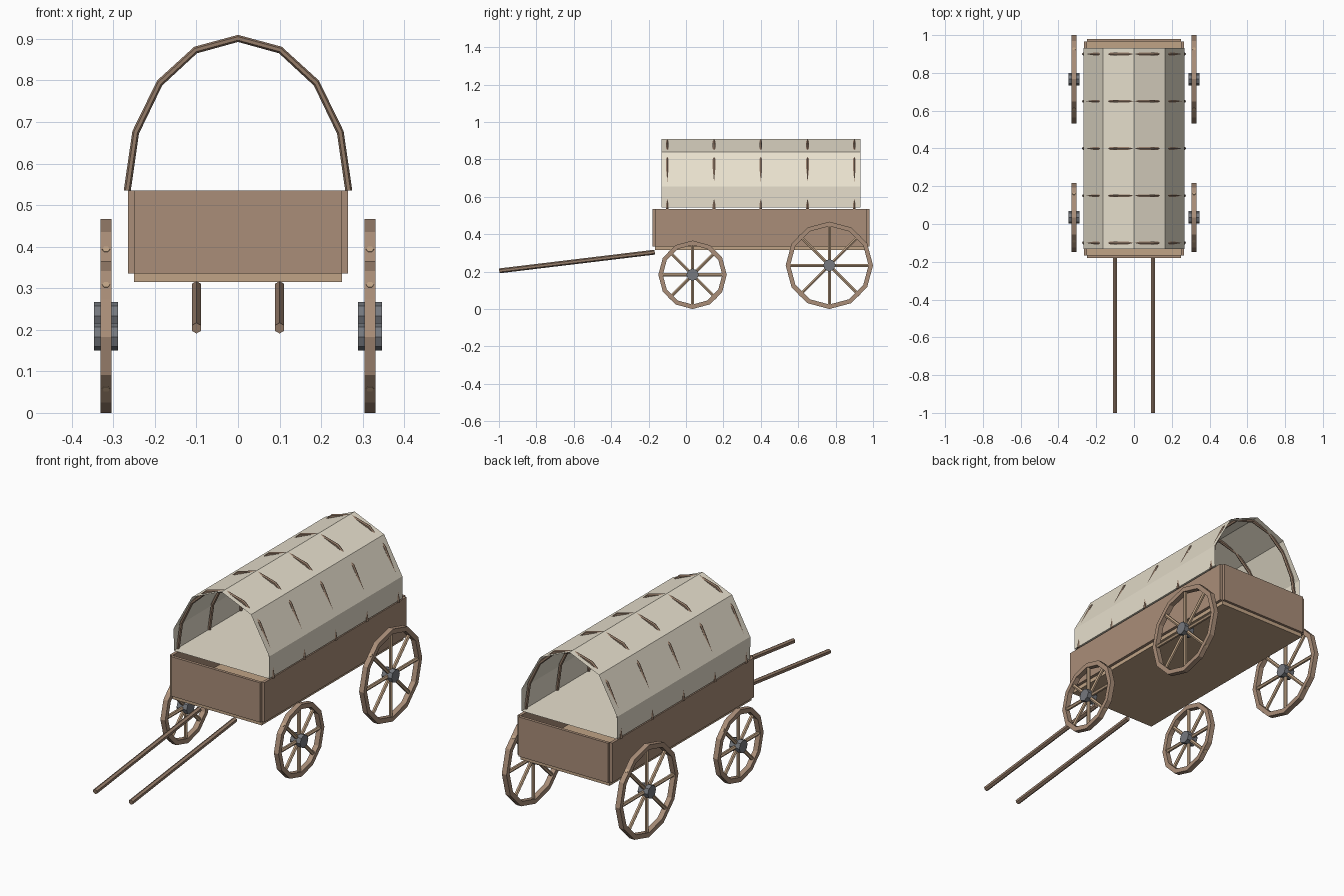
import bpy, bmesh
from math import sin, cos, pi, radians
from mathutils import Vector, Matrix

if "Cube" in bpy.data.objects:
    bpy.data.objects.remove(bpy.data.objects["Cube"])


def material(name, rgb):
    m = bpy.data.materials.new(name)
    m.diffuse_color = (*rgb, 1)
    m.use_nodes = True
    m.node_tree.nodes["Principled BSDF"].inputs["Base Color"].default_value = m.diffuse_color
    return m


WOOD = material("wood", (0.40, 0.27, 0.19))
LIGHT = material("light_wood", (0.53, 0.37, 0.24))
DARK = material("dark_wood", (0.30, 0.20, 0.14))
IRON = material("iron", (0.18, 0.19, 0.21))
CANVAS = material("canvas", (0.80, 0.74, 0.61))


def finish(name, bm, mat, fix=True):
    if fix:
        bmesh.ops.recalc_face_normals(bm, faces=bm.faces)
    me = bpy.data.meshes.new(name)
    bm.to_mesh(me)
    bm.free()
    me.materials.append(mat)
    ob = bpy.data.objects.new(name, me)
    bpy.context.collection.objects.link(ob)
    return ob


def box(name, lo, hi, mat):
    lo, hi = Vector(lo), Vector(hi)
    bm = bmesh.new()
    m = Matrix.Translation((lo + hi) / 2) @ Matrix.Diagonal((*(hi - lo), 1))
    bmesh.ops.create_cube(bm, size=1, matrix=m)
    return finish(name, bm, mat)


def add_rod(bm, a, b, r, sides, ref):
    # prism from a to b with one corner pointing towards ref
    a, b = Vector(a), Vector(b)
    z = (b - a).normalized()
    x = Vector(ref).cross(z).normalized()
    y = z.cross(x)
    m = Matrix((x, y, z)).transposed().to_4x4()
    m.translation = (a + b) / 2
    bmesh.ops.create_cone(bm, cap_ends=True, segments=sides, radius1=r,
                          radius2=r, depth=(b - a).length, matrix=m)


def sweep(bm, rings, closed):
    # skin a list of point loops
    vs = [[bm.verts.new(p) for p in ring] for ring in rings]
    n, k = len(vs), len(vs[0])
    for i in range(n if closed else n - 1):
        p, q = vs[i], vs[(i + 1) % n]
        for j in range(k):
            bm.faces.new((p[j], p[(j + 1) % k], q[(j + 1) % k], q[j]))
    if not closed:
        bm.faces.new(vs[0])
        bm.faces.new(vs[-1])


def wheel(name, x, y, R):
    # twelve-sided rim
    bm = bmesh.new()
    section = [(-0.0132, R - 0.024), (0.0132, R - 0.024), (0.0132, R), (-0.0132, R)]
    sweep(bm, [[(x + dx, y + r * cos(i * pi / 6), R + r * sin(i * pi / 6))
                for dx, r in section] for i in range(12)], True)
    finish(name + "_rim", bm, WOOD)
    # eight spokes
    bm = bmesh.new()
    for i in range(8):
        a = i * pi / 4
        d = Vector((0, cos(a), sin(a)))
        c = Vector((x, y, R))
        add_rod(bm, c + d * 0.015, c + d * R * 0.975, 0.0095, 6, (1, 0, 0))
    finish(name + "_spokes", bm, LIGHT)
    # hub
    bm = bmesh.new()
    add_rod(bm, (x - 0.0285, y, R), (x + 0.0285, y, R), 0.033, 8, (0, 0, 1))
    finish(name + "_hub", bm, IRON)


# wagon bed
box("floor", (-0.25, -0.167, 0.315), (0.25, 0.967, 0.345), LIGHT)
box("front_board", (-0.25, -0.18, 0.335), (0.25, -0.165, 0.535), WOOD)
box("rear_board", (-0.25, 0.965, 0.335), (0.25, 0.98, 0.535), WOOD)
for s, side in ((-1, "left"), (1, "right")):
    xs = sorted((s * 0.25, s * 0.265))
    box(side + "_board", (xs[0], -0.167, 0.335), (xs[1], 0.967, 0.535), WOOD)
    wheel(side + "_front_wheel", s * 0.3175, 0.035, 0.183)
    wheel(side + "_rear_wheel", s * 0.3175, 0.7665, 0.2335)
    # draw shaft
    bm = bmesh.new()
    add_rod(bm, (s * 0.1, -0.9985, 0.204), (s * 0.1, -0.167, 0.304), 0.013, 6, (0, 0, 1))
    finish(side + "_shaft", bm, DARK)

# canvas cover: upper part of a ten-sided tube with a flat bottom, open ends
profile = [(-0.267, 0.542)]
profile += [(0.281 * sin(radians(a)), 0.54 + 0.37 * cos(radians(a)))
            for a in (-72, -36, 0, 36, 72)]
profile += [(0.267, 0.542)]
bm = bmesh.new()
front = [bm.verts.new((x, -0.132, z)) for x, z in profile]
back = [bm.verts.new((x, 0.932, z)) for x, z in profile]
for i in range(len(profile)):
    j = (i + 1) % len(profile)
    bm.faces.new((front[i], back[i], back[j], front[j]))
finish("canvas_cover", bm, CANVAS)

# hoops: eight-segment half ellipses
for n in range(5):
    y = -0.1 + 0.25 * n
    rings = []
    for i in range(9):
        a = i * pi / 8
        c = Vector((0.2665 * cos(a), y, 0.535 + 0.366 * sin(a)))
        out = Vector((cos(a), 0, sin(a)))
        rings.append([c + out * 0.0085 * cos(t * pi / 3)
                      + Vector((0, 0.0085 * sin(t * pi / 3), 0)) for t in range(6)])
    bm = bmesh.new()
    sweep(bm, rings, False)
    finish(f"hoop_{n + 1}", bm, DARK)
